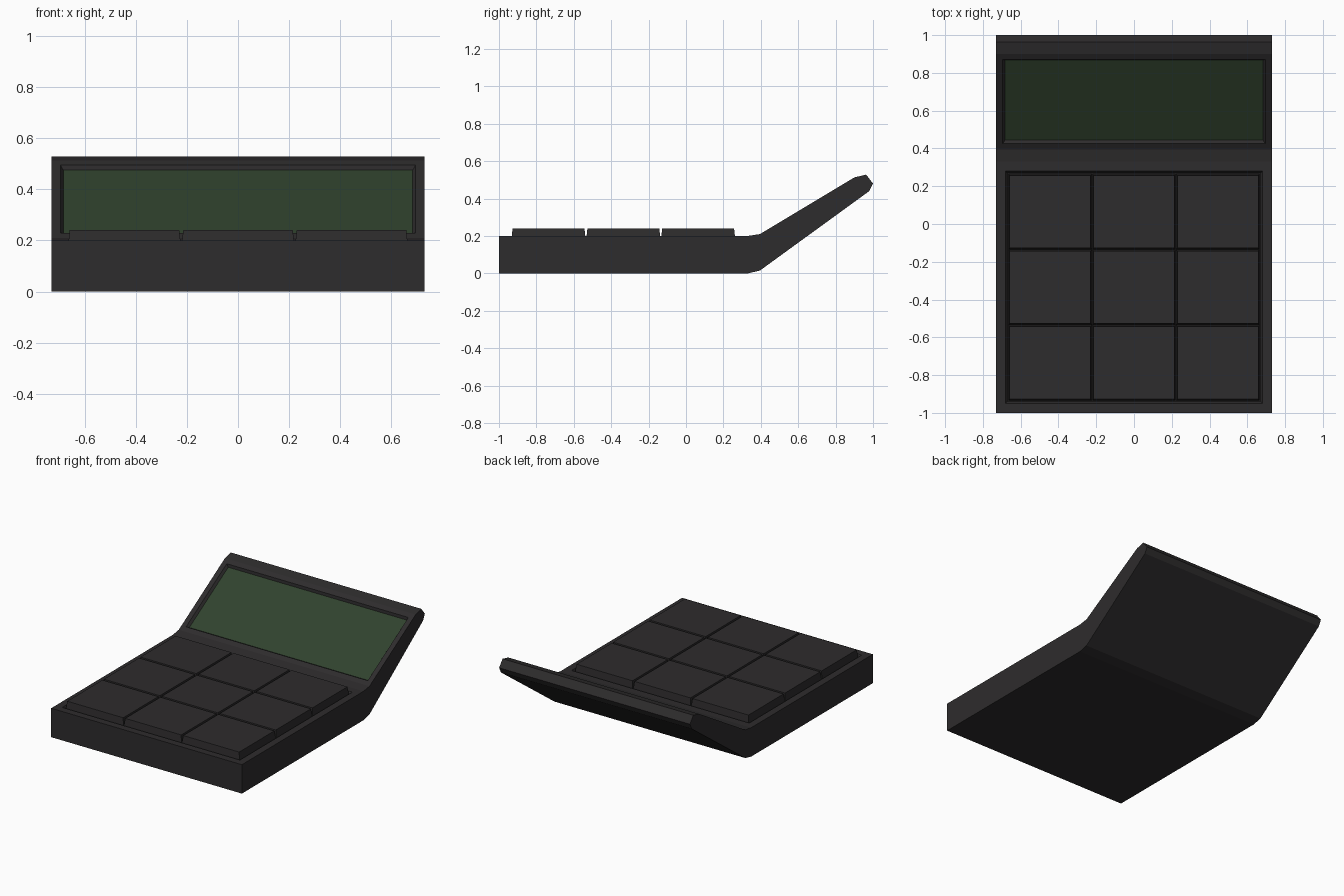
import bpy, bmesh
from mathutils import Vector

if "Cube" in bpy.data.objects:
    bpy.data.objects.remove(bpy.data.objects["Cube"])


def material(name, rgb):
    m = bpy.data.materials.new(name)
    m.diffuse_color = (*rgb, 1)
    m.use_nodes = True
    m.node_tree.nodes["Principled BSDF"].inputs["Base Color"].default_value = m.diffuse_color
    return m


def add_object(name, bm, mat):
    bmesh.ops.recalc_face_normals(bm, faces=bm.faces)
    mesh = bpy.data.meshes.new(name)
    bm.to_mesh(mesh)
    bm.free()
    mesh.materials.append(mat)
    ob = bpy.data.objects.new(name, mesh)
    bpy.context.collection.objects.link(ob)
    return ob


def recess(bm, face, border, bevel, depth):
    """Flat border, then a sunken floor with slanted walls."""
    bmesh.ops.inset_individual(bm, faces=[face], thickness=border, use_even_offset=True)
    bmesh.ops.inset_individual(bm, faces=[face], thickness=bevel, depth=-depth,
                               use_even_offset=True)


casing_mat = material("dark_plastic", (0.027, 0.025, 0.026))
screen_mat = material("green_screen", (0.03, 0.055, 0.027))

# Casing: bent side profile (y, z) extruded across the width
W = 0.73
profile = [(-1, 0), (0.33, 0), (0.395, 0.015), (0.98, 0.44), (1, 0.48),
           (0.963, 0.528), (0.9, 0.513), (0.395, 0.21), (0.33, 0.2), (-1, 0.2)]
bm = bmesh.new()
side = bm.faces.new([bm.verts.new((-W, y, z)) for y, z in profile])
ext = bmesh.ops.extrude_face_region(bm, geom=[side])
moved = [g for g in ext["geom"] if isinstance(g, bmesh.types.BMVert)]
bmesh.ops.translate(bm, verts=moved, vec=(2 * W, 0, 0))
if not any(len(f.verts) == len(profile) and f.calc_center_median().x < 0 for f in bm.faces):
    bm.faces.new([v for v in bm.verts if v.co.x < 0])
bmesh.ops.recalc_face_normals(bm, faces=bm.faces)
bm.normal_update()


def nearest(point):
    return min(bm.faces, key=lambda f: (f.calc_center_median() - Vector(point)).length)


# Sunken keypad tray and screen bay
tray, bay = nearest((0, -0.335, 0.2)), nearest((0, 0.65, 0.36))
recess(bm, tray, 0.05, 0.01, 0.02)
recess(bm, bay, 0.035, 0.012, 0.017)

# Screen: floor of the bay as its own part
corners = [v.co.copy() for v in bay.verts]
bmesh.ops.delete(bm, geom=[bay], context='FACES_ONLY')
add_object("casing", bm, casing_mat)
bm = bmesh.new()
bm.faces.new([bm.verts.new(c) for c in corners])
add_object("screen", bm, screen_mat)

# Keys: 3 x 3 grid of slightly tapered blocks
PX, PY, TAPER = 0.444, 0.4, 0.008
for row in range(3):
    for col in range(3):
        bm = bmesh.new()
        bmesh.ops.create_cube(bm, size=1)
        cx, cy = (col - 1) * PX, -0.335 + (row - 1) * PY
        for v in bm.verts:
            top = v.co.z > 0
            inset = 2 * (TAPER if top else 0.001)
            v.co = (cx + v.co.x * (PX - inset), cy + v.co.y * (PY - inset),
                    0.24 if top else 0.18)
        add_object(f"key_{row + 1}_{col + 1}", bm, casing_mat)
